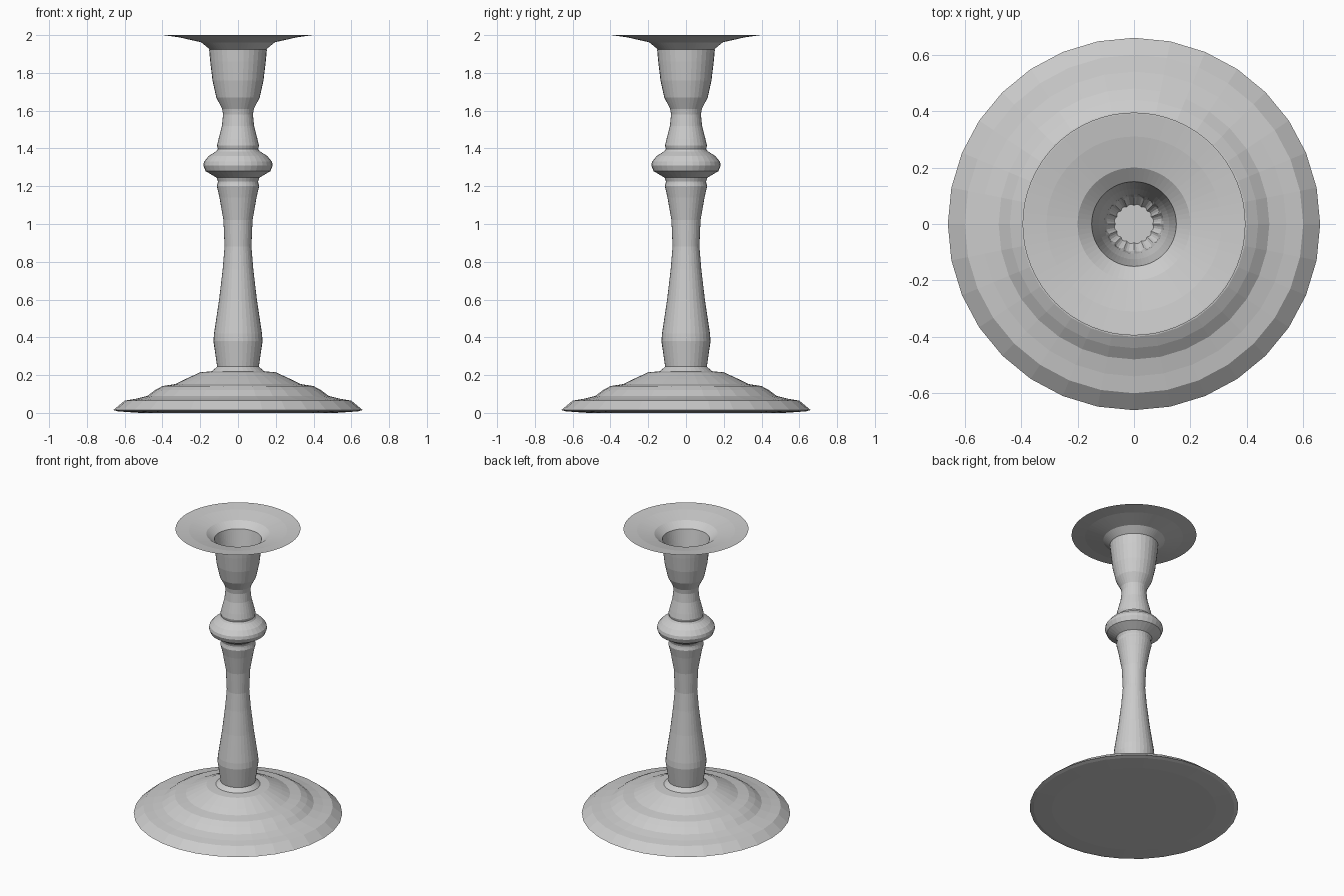
import bpy, bmesh, math

if "Cube" in bpy.data.objects:
    bpy.data.objects.remove(bpy.data.objects["Cube"], do_unlink=True)

metal = bpy.data.materials.new("grey metal")
metal.use_nodes = True
metal.diffuse_color = (0.6, 0.6, 0.6, 1)
metal.node_tree.nodes["Principled BSDF"].inputs["Base Color"].default_value = (0.6, 0.6, 0.6, 1)


def lathe(name, profile, sides, cap_start=False, cap_end=False, flute=None):
    """Turn (radius, height) pairs around z; flute maps (row, side) to a radius factor."""
    bm = bmesh.new()
    rings = []
    for row, (radius, height) in enumerate(profile):
        ring = []
        for i in range(sides):
            a = 2 * math.pi * i / sides
            r = radius * (flute(row, i) if flute else 1)
            ring.append(bm.verts.new((r * math.cos(a), r * math.sin(a), height)))
        rings.append(ring)
    for low, high in zip(rings, rings[1:]):
        for i in range(sides):
            j = (i + 1) % sides
            bm.faces.new((low[i], low[j], high[j], high[i]))
    if cap_start:
        bm.faces.new(list(reversed(rings[0])))
    if cap_end:
        bm.faces.new(rings[-1])
    mesh = bpy.data.meshes.new(name)
    bm.to_mesh(mesh)
    bm.free()
    mesh.materials.append(metal)
    obj = bpy.data.objects.new(name, mesh)
    bpy.context.collection.objects.link(obj)
    return obj


# Stepped round foot
lathe("foot", [(0.52, 0), (0.635, 0.008), (0.66, 0.015), (0.6, 0.065), (0.54, 0.075),
               (0.48, 0.09), (0.44, 0.12), (0.4, 0.142), (0.33, 0.153), (0.28, 0.178),
               (0.2, 0.215), (0.14, 0.22), (0.11, 0.245)], 32, cap_start=True, cap_end=True)

# Turned stem
lathe("stem", [(0.11, 0.24), (0.13, 0.38), (0.127, 0.42), (0.1, 0.6), (0.081, 0.76),
               (0.071, 0.88), (0.077, 1.02), (0.098, 1.14), (0.112, 1.2), (0.108, 1.215),
               (0.104, 1.24)], 32)

# Round knop with its collars
lathe("knop", [(0.104, 1.22), (0.113, 1.245), (0.172, 1.28), (0.184, 1.31), (0.18, 1.33),
               (0.155, 1.36), (0.115, 1.385), (0.105, 1.4)], 32)

# Neck and candle cup
lathe("candle_cup", [(0.105, 1.39), (0.111, 1.415), (0.103, 1.45), (0.085, 1.52),
                     (0.079, 1.58), (0.084, 1.61), (0.115, 1.67), (0.135, 1.76),
                     (0.147, 1.86), (0.153, 1.925)], 32)

# Flared drip pan, open in the middle
lathe("drip_pan", [(0.15, 1.925), (0.195, 1.962), (0.31, 1.988), (0.395, 2.0),
                   (0.39, 2.0), (0.31, 1.99), (0.2, 1.967), (0.15, 1.93)], 64)


# Tapered socket ending in a ring of flutes and a flat floor
def flutes(row, i):
    return 1 + 0.09 * abs(math.sin(math.pi * i / 4)) if row < 2 else 1


socket = lathe("candle_socket", [(0.065, 1.63), (0.092, 1.67), (0.105, 1.71), (0.125, 1.78),
                                 (0.14, 1.87), (0.15, 1.93)], 64, cap_start=True, flute=flutes)
socket.data.flip_normals()
